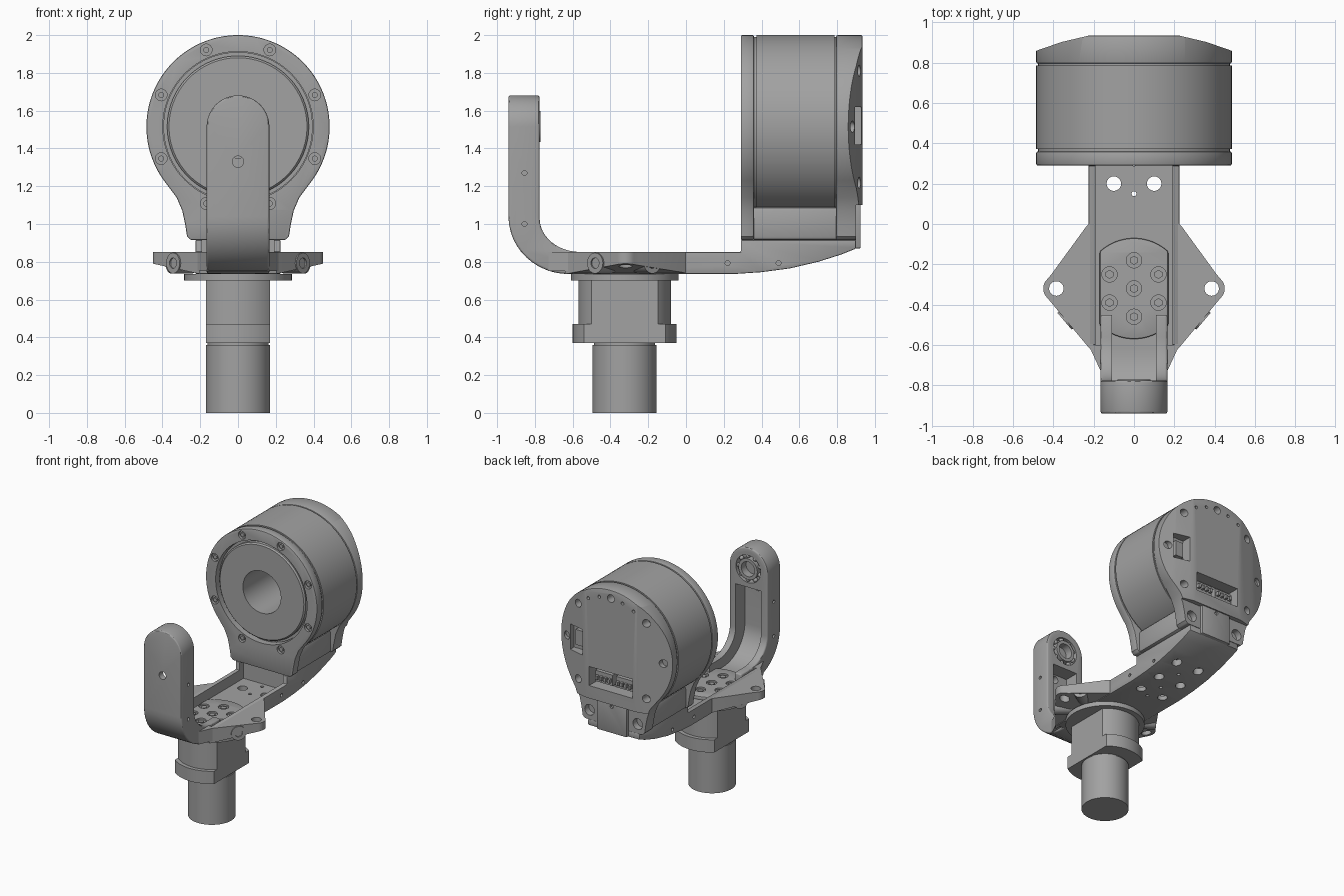
import bpy, bmesh
from math import sin, cos, pi, radians
from mathutils import Vector, Matrix

if "Cube" in bpy.data.objects:
    bpy.data.objects.remove(bpy.data.objects["Cube"])

GREY = (0.36, 0.36, 0.36, 1)
mat = bpy.data.materials.new("machined grey")
mat.use_nodes = True
mat.diffuse_color = GREY
mat.node_tree.nodes["Principled BSDF"].inputs["Base Color"].default_value = GREY


def finish(name, bm, bevel=0):
    bmesh.ops.recalc_face_normals(bm, faces=bm.faces)
    me = bpy.data.meshes.new(name)
    bm.to_mesh(me)
    bm.free()
    me.materials.append(mat)
    ob = bpy.data.objects.new(name, me)
    bpy.context.collection.objects.link(ob)
    if bevel:
        m = ob.modifiers.new("Bevel", "BEVEL")
        m.width, m.segments, m.limit_method, m.angle_limit = bevel, 2, "ANGLE", radians(40)
        apply(ob, m)
    return ob


def apply(ob, mod):
    bpy.context.view_layer.objects.active = ob
    bpy.ops.object.modifier_apply(modifier=mod.name)


def arc(cx, cy, rx, ry, a0, a1, n=12):
    return [(cx + rx * cos(radians(a0 + (a1 - a0) * i / n)),
             cy + ry * sin(radians(a0 + (a1 - a0) * i / n))) for i in range(n + 1)]


def flip(pts):
    return pts + [(-x, y) for x, y in reversed(pts)]


def prism(name, pts, axis, lo, hi, bevel=0):
    put = {"x": lambda p, t: (t, *p), "y": lambda p, t: (p[0], t, p[1]), "z": lambda p, t: (*p, t)}[axis]
    bm = bmesh.new()
    face = bm.faces.new([bm.verts.new(put(p, lo)) for p in pts])
    ext = bmesh.ops.extrude_face_region(bm, geom=[face])
    move = Vector(put((0, 0), hi - lo))
    bmesh.ops.translate(bm, vec=move, verts=[v for v in ext["geom"] if isinstance(v, bmesh.types.BMVert)])
    return finish(name, bm, bevel)


def box(name, x, y, z, bevel=0):
    return prism(name, [(x[0], y[0]), (x[1], y[0]), (x[1], y[1]), (x[0], y[1])], "z", *z, bevel)


def rods(name, r, direction, depth, centres, n=24):
    bm = bmesh.new()
    rot = Vector(direction).to_track_quat("Z", "Y").to_matrix().to_4x4()
    for c in centres:
        bmesh.ops.create_cone(bm, cap_ends=True, segments=n, radius1=r, radius2=r, depth=depth,
                              matrix=Matrix.Translation(c) @ rot)
    return finish(name, bm)


def lathe_y(name, pts, z, n=96):
    # revolve (radius, y) points about a line along y
    bm = bmesh.new()
    vs = [bm.verts.new((r, y, z)) for r, y in pts]
    es = [bm.edges.new(p) for p in zip(vs, vs[1:] + vs[:1])]
    bmesh.ops.spin(bm, geom=vs + es, cent=(0, 0, z), axis=(0, 1, 0), angle=2 * pi, steps=n, use_merge=True)
    bmesh.ops.remove_doubles(bm, verts=bm.verts, dist=1e-4)
    bmesh.ops.dissolve_degenerate(bm, edges=bm.edges, dist=1e-5)
    return finish(name, bm)


def cut(ob, *tools, op="DIFFERENCE"):
    for tool in tools:
        m = ob.modifiers.new("Cut", "BOOLEAN")
        m.object, m.operation, m.solver = tool, op, "EXACT"
        apply(ob, m)
        bpy.data.objects.remove(tool)
    return ob


def drill(ob, r, direction, depth, centres):
    return cut(ob, rods("drill", r, direction, depth, centres))


def flatted(r, half, cy):
    # disc in plan with a flat on each side
    a = 90 - math_asin(half / r)
    return arc(0, cy, r, r, a, 180 - a, 20) + arc(0, cy, r, r, 180 + a, 360 - a, 20)


def math_asin(v):
    return Vector((1, 0)).angle(Vector(((1 - v * v) ** 0.5, v))) * 180 / pi


# ---- lower actuator
SY, MZ = -0.325, 1.515
rods("lower_cylinder", 0.17, (0, 0, 1), 0.36, [(0, SY, 0.18)], 64)
rods("lower_neck", 0.162, (0, 0, 1), 0.03, [(0, SY, 0.365)], 64)
prism("lower_collar", flatted(0.275, 0.17, SY), "z", 0.37, 0.47)
prism("lower_body", flatted(0.245, 0.17, SY), "z", 0.47, 0.71)
ring = rods("turntable_disc", 0.285, (0, 0, 1), 0.036, [(0, SY, 0.718)], 96)

# ---- bracket base with channel
outline = [(-0.6, 0.735), (0.25, 0.735), (0.4, 0.745), (0.55, 0.765), (0.7, 0.8), (0.82, 0.838),
           (0.9, 0.87), (0.9, 0.915), (0.29, 0.915), (0.29, 0.852), (-0.6, 0.852)]
base = prism("bracket_base", outline, "x", -0.225, 0.225, 0.006)
cut(base, box("pocket", (-0.19, 0.19), (-0.7, 0.34), (0.77, 1)))
drill(base, 0.036, (0, 0, 1), 0.14, [(s * 0.1, y, 0.75) for s in (-1, 1) for y in (0.2, 0.4, 0.6)])
drill(base, 0.013, (1, 0, 0), 0.03, [(s * 0.225, y, 0.793) for s in (-1, 1) for y in (0.22, 0.49)])
drill(base, 0.012, (0, 0, 1), 0.1, [(0, y, 0.75) for y in (0.15, 0.3, 0.5)])

neck = prism("bracket_neck", flip([(0.165, -0.73), (0.225, -0.6)]), "z", 0.752, 0.852)
cut(neck, box("pocket", (-0.11, 0.11), (-0.8, -0.5), (0.775, 1)))

# ---- mounting ears with sloped undersides and screw bosses
for s, side in ((1, "left"), (-1, "right")):
    plan = [(0.2, -0.64), (0.235, -0.6), (0.41, -0.39)] + arc(0.395, -0.32, 0.055, 0.06, -50, 50, 8) \
        + [(0.41, -0.25), (0.235, -0.01), (0.2, 0.02)]
    ear = prism(side + "_ear", [(s * x, y) for x, y in plan], "z", 0.735, 0.852)
    for v in ear.data.vertices:
        if v.co.z < 0.8:
            v.co.z += 0.055 * (abs(v.co.x) - 0.2) / 0.25
    drill(ear, 0.036, (0, 0, 1), 0.4, [(s * 0.385, -0.32, 0.8)])
    for x, y, dy, end in ((0.3, -0.215, 0.7, "rear"), (0.295, -0.44, -0.85, "front")):
        d = Vector((s, dy, 0)).normalized()
        c = Vector((s * x, y, 0.793))
        boss = rods(side + "_" + end + "_boss", 0.055, d, 0.13, [c])
        drill(boss, 0.028, d, 0.06, [c + d * 0.06])

# ---- bolted plate in the channel
plate = prism("bolt_plate", flatted(0.25, 0.17, -0.32), "z", 0.76, 0.795, 0.008)
spots = [(0, -0.32)] + [(0.14 * sin(i * pi / 3), -0.32 + 0.14 * cos(i * pi / 3)) for i in range(6)]
drill(plate, 0.038, (0, 0, 1), 0.03, [(x, y, 0.797) for x, y in spots])
rods("plate_bolts", 0.022, (0, 0, 1), 0.02, [(x, y, 0.78) for x, y in spots], 6)

# ---- upright arm
side = [(-0.45, 0.735)] + arc(-0.62, 1.04, 0.32, 0.305, 270, 180) + [(-0.94, 1.69), (-0.775, 1.69)] \
    + arc(-0.56, 1.03, 0.215, 0.178, 180, 270) + [(-0.45, 0.852)]
arm = prism("upright_arm", side, "x", -0.2, 0.2)
cut(arm, prism("outline", [(0.166, 0.6)] + arc(0, MZ, 0.166, 0.166, 0, 180, 32) + [(-0.166, 0.6)],
               "y", -1.1, 0), op="INTERSECT")
bev = arm.modifiers.new("Bevel", "BEVEL")
bev.width, bev.segments, bev.angle_limit = 0.012, 3, radians(50)
apply(arm, bev)
channel = [(-0.4, 0.775)] + arc(-0.62, 1.02, 0.27, 0.245, 270, 180) + [(-0.89, 1.37), (-0.4, 1.37)]
cut(arm, prism("channel", channel, "x", -0.11, 0.11))
drill(arm, 0.03, (0, 1, 0), 0.3, [(0, -0.95, 1.33)])
drill(arm, 0.132, (0, 1, 0), 0.1, [(0, -0.78, MZ)])
drill(arm, 0.013, (1, 0, 0), 0.04, [(s * 0.166, -0.855, z) for s in (-1, 1) for z in (1.0, 1.27)])

# ---- bearing in the arm
lathe_y("bearing_outer", [(0.108, -0.83), (0.132, -0.83), (0.132, -0.775), (0.108, -0.775)], MZ, 48)
lathe_y("bearing_inner", [(0.058, -0.83), (0.082, -0.83), (0.082, -0.77), (0.058, -0.77)], MZ, 48)
bm = bmesh.new()
for i in range(9):
    a = i * 2 * pi / 9
    bmesh.ops.create_icosphere(bm, subdivisions=2, radius=0.018,
                               matrix=Matrix.Translation((0.095 * cos(a), -0.797, MZ + 0.095 * sin(a))))
finish("bearing_balls", bm)

# ---- main motor drum with rotor face and central bore
lathe_y("motor_drum", [(0, 0.7), (0.165, 0.7), (0.165, 0.297), (0.365, 0.297), (0.375, 0.307), (0.375, 0.335),
                       (0.395, 0.335), (0.395, 0.36), (0.475, 0.36), (0.475, 0.372), (0.485, 0.372),
                       (0.485, 0.785), (0.475, 0.785), (0.475, 0.8), (0, 0.8)], MZ)
box("motor_foot", (-0.25, 0.25), (0.34, 0.82), (0.915, 1.09), 0.02)

# ---- front and rear housings share one teardrop outline
half = [(0.25, 0.915), (0.27, 0.935), (0.28, 1.0), (0.295, 1.07), (0.325, 1.14)] + arc(0, MZ, 0.485, 0.485, -36, 90, 44)
tear = flip(half[:-1] + [(0.001, 2.0)])
flange = prism("front_flange", tear, "y", 0.29, 0.36, 0.008)
cut(flange, rods("bore", 0.398, (0, 1, 0), 0.4, [(0, 0.3, MZ)], 96))
ring8 = [(0.44 * cos(a), 0.44 * sin(a) + MZ) for a in (radians(22.5 + 45 * i) for i in range(8))]
drill(flange, 0.031, (0, 1, 0), 0.04, [(x, 0.29, z) for x, z in ring8])
rods("flange_screws", 0.016, (0, 1, 0), 0.02, [(x, 0.305, z) for x, z in ring8], 12)

cover = prism("rear_cover", tear, "y", 0.795, 0.935, 0.008)
for s in (1, -1):
    wedge = [(s * 0.22, 0.935), (s * 0.36, 0.902), (s * 0.49, 0.857), (s * 0.6, 0.81), (s * 0.6, 1.1), (s * 0.22, 1.1)]
    cut(cover, prism("wedge", wedge, "z", 0.5, 2.5))
cut(cover, box("foot_step", (-1, 1), (0.9, 1.2), (0.5, 1.1)),
    box("connector_pocket", (-0.19, 0.19), (0.84, 1.2), (1.2, 1.35)),
    box("port_pocket", (0.25, 0.38), (0.85, 1.2), (1.42, 1.62)))
drill(cover, 0.03, (0, 1, 0), 0.16,
      [(0.42 * cos(a), 0.93, MZ + 0.42 * sin(a)) for a in (radians(d) for d in (0, 45, 90, 135, 180, 225, 315))])
drill(cover, 0.012, (0, 1, 0), 0.05, [(0.42 * cos(a), 0.93, MZ + 0.42 * sin(a)) for a in (radians(d) for d in (62, 76, 104, 118))])
drill(cover, 0.042, (0, 1, 0), 0.1, [(s * 0.21, 0.9, 0.99) for s in (-1, 1)])

# ---- rear cable cover and connector pins
tab = box("cable_cover", (-0.13, 0.13), (0.85, 0.925), (0.87, 1.17), 0.008)
drill(tab, 0.014, (0, 1, 0), 0.03, [(0, 0.925, 1.08)])
for s, side_name in ((1, "left"), (-1, "right")):
    box(side_name + "_connector", (s * 0.09 - 0.075, s * 0.09 + 0.075), (0.83, 0.89), (1.225, 1.31))
    for i in range(4):
        x = s * 0.09 + (i - 1.5) * 0.036
        box(side_name + "_connector_pin", (x - 0.01, x + 0.01), (0.85, 0.915), (1.25, 1.28))
box("port_socket", (0.275, 0.345), (0.84, 0.88), (1.46, 1.58))

# ---- smooth curved surfaces, keep machined edges crisp
for ob in bpy.context.scene.objects:
    ob.select_set(ob.type == "MESH")
bpy.ops.object.shade_smooth_by_angle(angle=radians(30))
